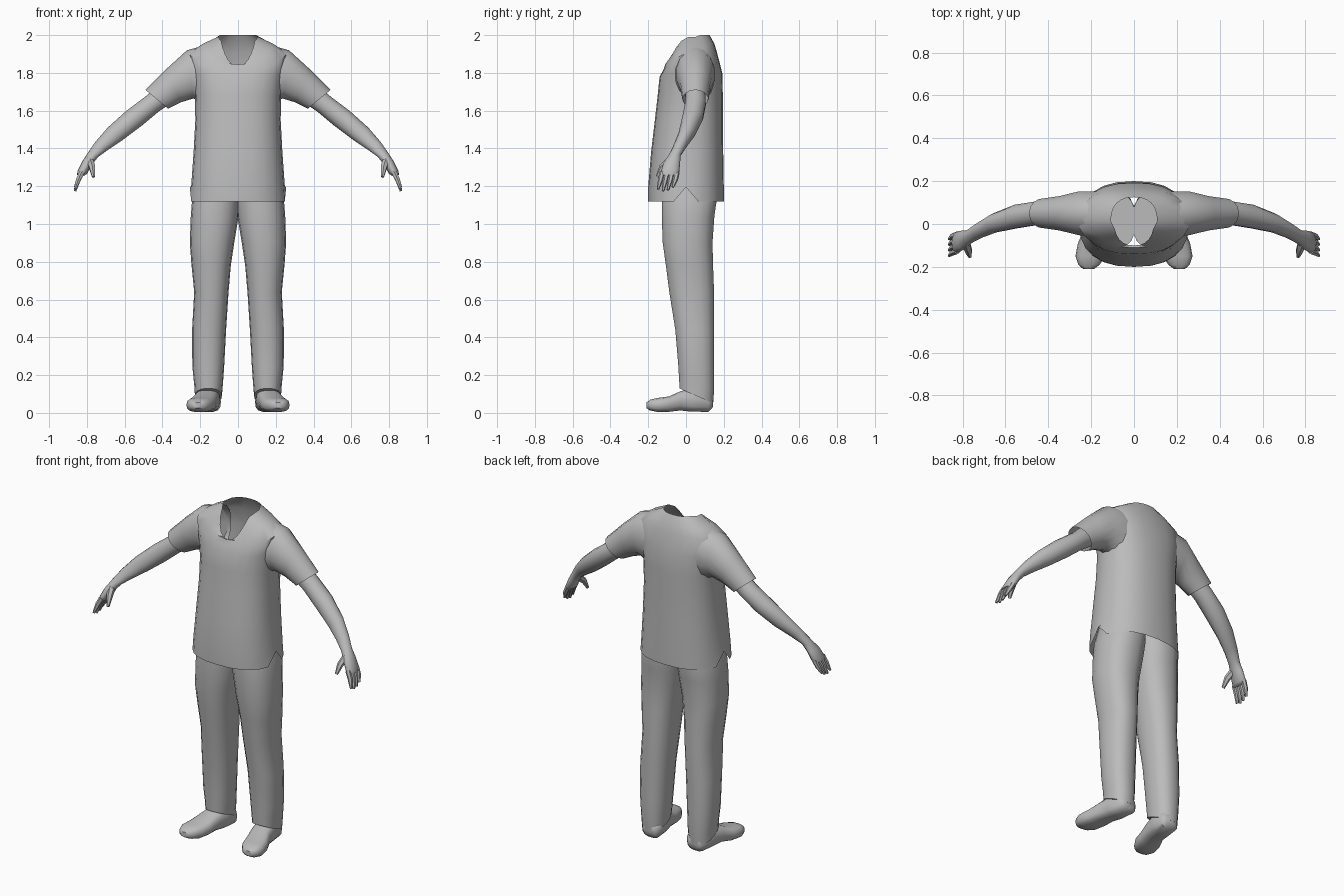
import bpy, bmesh, math
from mathutils import Vector

if "Cube" in bpy.data.objects:
    bpy.data.objects.remove(bpy.data.objects["Cube"])

grey = bpy.data.materials.new("plain grey")
grey.use_nodes = True
grey.diffuse_color = (0.5, 0.5, 0.5, 1)
grey.node_tree.nodes["Principled BSDF"].inputs["Base Color"].default_value = (0.5, 0.5, 0.5, 1)


def ring(c, u, v, n=16, power=2.0, drop=0.0):
    """Superellipse around c with half axes u and v; drop lowers the -v side."""
    pts = []
    for i in range(n):
        a = math.tau * i / n
        co, si = math.cos(a), math.sin(a)
        p = Vector(c) + Vector(u) * math.copysign(abs(co) ** (2 / power), co)
        p += Vector(v) * math.copysign(abs(si) ** (2 / power), si)
        p.z -= drop * max(0, -si) ** 1.5
        pts.append(p)
    return pts


def loft(name, rings, caps=(True, True), mirror=True, angle=50):
    """Skin a list of rings, close the chosen ends and mirror the part."""
    bm = bmesh.new()
    rows = [[bm.verts.new(p) for p in r] for r in rings]
    n = len(rows[0])
    for a, b in zip(rows, rows[1:]):
        for i in range(n):
            j = (i + 1) % n
            bm.faces.new((a[i], a[j], b[j], b[i]))
    for row, cap in zip((rows[0], rows[-1]), caps):
        if cap:
            bm.faces.new(row)
    bmesh.ops.recalc_face_normals(bm, faces=bm.faces)
    mesh = bpy.data.meshes.new(name)
    bm.to_mesh(mesh)
    bm.free()
    mesh.materials.append(grey)
    ob = bpy.data.objects.new(name, mesh)
    bpy.context.collection.objects.link(ob)
    if mirror:
        mod = ob.modifiers.new("other side", 'MIRROR')
        mod.use_mirror_merge = False
    bpy.ops.object.select_all(action='DESELECT')
    ob.select_set(True)
    bpy.context.view_layer.objects.active = ob
    bpy.ops.object.shade_smooth_by_angle(angle=math.radians(angle))
    return ob


def box_ring(z, x0, x1, y0, y1, tilt=0.0, **kw):
    """Level ring from its extents, optionally tilted front to back."""
    return ring(((x0 + x1) / 2, (y0 + y1) / 2, z), ((x1 - x0) / 2, 0, 0),
                (0, (y1 - y0) / 2, tilt), **kw)


def limb_ring(top, bottom, y, ry, n=14):
    """Ring across a sideways limb from its upper and lower outline points."""
    t, b = Vector((top[0], y, top[1])), Vector((bottom[0], y, bottom[1]))
    return ring((t + b) / 2, (t - b) / 2, (0, ry, 0), n=n)


def finger(name, pts, radii):
    """Tapering tube through a few points."""
    pts = [Vector(p) for p in pts]
    d = (pts[-1] - pts[0]).normalized()
    u = d.cross(Vector((1, 0, 0))).normalized()
    v = d.cross(u)
    loft(name, [ring(p, u * r, v * r, n=6) for p, r in zip(pts, radii)])


# Shirt body: height, half width, front, back, front drop
body = [(1.12, .255, -.2, .2, 0), (1.2, .248, -.2, .2, 0), (1.38, .235, -.185, .197, 0),
        (1.55, .226, -.165, .195, 0), (1.68, .228, -.15, .195, 0),
        (1.80, .245, -.14, .192, .02), (1.905, .26, -.12, .165, .09),
        (1.955, .185, -.11, .15, .11), (1.99, .108, -.1, .125, .15)]
rows = [box_ring(z, -w, w, f, b, n=24, power=2.4, drop=d) for z, w, f, b, d in body]
for i in (0, 12):                       # side slits in the hem
    rows[0][i].z += .075
for p in rows[-1]:                      # collar stands higher at the nape
    p.z += .01 * (p.y > .05)
    if p.y < 0:                         # pinch the front of the neck to a V
        p.x *= .85
loft("shirt_body", rows, caps=(False, False), mirror=False)

# Short sleeves
loft("sleeve", [limb_ring(*r) for r in (
    ((.14, 1.955), (.17, 1.62), .045, .11),
    ((.27, 1.92), (.235, 1.665), .05, .105),
    ((.38, 1.82), (.30, 1.645), .05, .082),
    ((.49, 1.71), (.37, 1.61), .05, .068))], caps=(False, False))

# Bare arms running into the palm
loft("arm", [limb_ring(*r) for r in (
    ((.42, 1.74), (.34, 1.65), .05, .052),
    ((.49, 1.675), (.42, 1.595), .05, .056),
    ((.59, 1.60), (.51, 1.52), .035, .056),
    ((.69, 1.51), (.61, 1.445), .005, .045),
    ((.755, 1.435), (.685, 1.395), -.03, .036),
    ((.80, 1.37), (.74, 1.355), -.06, .032),
    ((.825, 1.33), (.773, 1.315), -.075, .045),
    ((.85, 1.28), (.80, 1.265), -.085, .05),
    ((.852, 1.26), (.815, 1.255), -.09, .042))])

# Fingers, then the thumb
for k, name in enumerate(("little", "ring", "middle", "index")):
    y = -.048 - .026 * k
    reach = (.0, .015, .02, .01)[k]
    finger(name + "_finger", [(.825, y, 1.275), (.845, y - .008, 1.235),
                              (.862, y - .022, 1.195 - reach)], [.015, .014, .007])
finger("thumb", [(.785, -.085, 1.335), (.772, -.125, 1.30), (.765, -.152, 1.25)],
       [.022, .018, .009])

# Trouser legs: height, inner, outer, front, back, tilt
legs = [(1.28, -.01, .2, -.12, .15, 0), (1.13, -.01, .243, -.13, .165, 0),
        (1.04, -.003, .25, -.13, .152, 0), (.9, .02, .255, -.125, .142, 0),
        (.78, .038, .246, -.108, .145, 0), (.64, .05, .232, -.09, .15, 0),
        (.44, .063, .243, -.058, .15, 0), (.25, .073, .242, -.042, .15, 0),
        (.15, .08, .232, -.038, .15, -.03), (.09, .085, .228, -.035, .145, -.04)]
loft("trouser_leg", [box_ring(*r, n=18, power=2.3) for r in legs])

# Shoes, heel to toe: y, middle x, half width, sole height, top height
shoe = [(.142, .15, .04, .03, .08), (.12, .15, .06, .005, .11), (.03, .16, .064, .005, .13),
        (-.03, .172, .064, .012, .115), (-.09, .19, .072, .005, .088),
        (-.15, .203, .07, .004, .08), (-.19, .21, .05, .012, .07), (-.21, .212, .025, .025, .055)]
loft("shoe", [ring((x, y, (a + b) / 2), (w, 0, 0), (0, 0, (b - a) / 2), n=14, power=2.8)
              for y, x, w, a, b in shoe])
